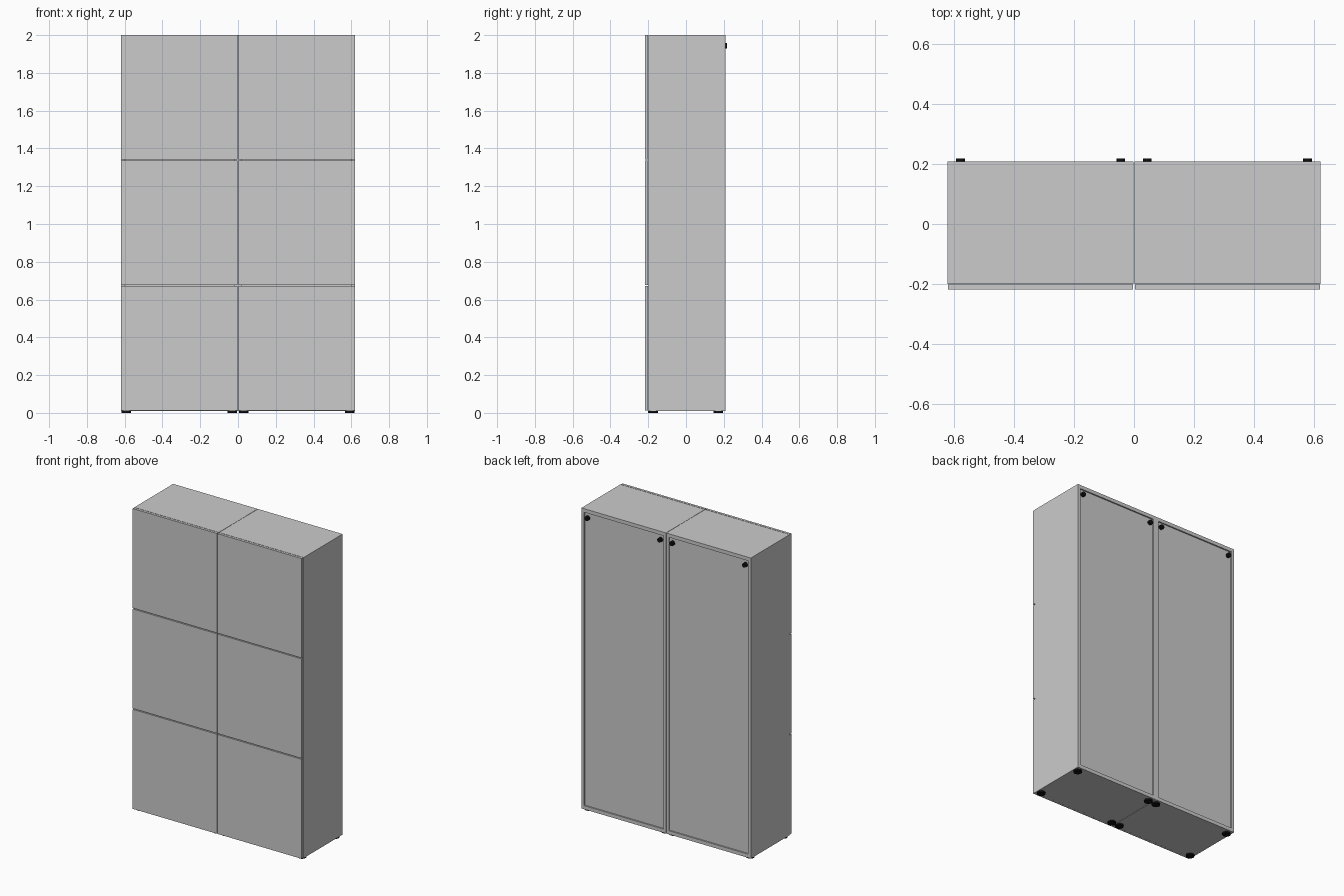
import bpy, bmesh, math
from mathutils import Matrix

if "Cube" in bpy.data.objects:
    bpy.data.objects.remove(bpy.data.objects["Cube"])


def material(name, rgb):
    m = bpy.data.materials.new(name)
    m.diffuse_color = (*rgb, 1)
    m.use_nodes = True
    m.node_tree.nodes["Principled BSDF"].inputs["Base Color"].default_value = m.diffuse_color
    return m


GREY = material("light_grey_panel", (0.6, 0.6, 0.6))
BLACK = material("black_plastic", (0.005, 0.005, 0.005))


def finish(name, bm, mat):
    me = bpy.data.meshes.new(name)
    bm.to_mesh(me)
    bm.free()
    me.materials.append(mat)
    ob = bpy.data.objects.new(name, me)
    bpy.context.collection.objects.link(ob)
    return ob


def box(name, x0, x1, y0, y1, z0, z1, mat=GREY):
    bm = bmesh.new()
    bmesh.ops.create_cube(bm, size=1)
    for v in bm.verts:
        v.co = (x1 if v.co.x > 0 else x0,
                y1 if v.co.y > 0 else y0,
                z1 if v.co.z > 0 else z0)
    return finish(name, bm, mat)


def disc(name, centre, r, depth, axis="Z"):
    bm = bmesh.new()
    rot = Matrix.Rotation(math.pi / 2, 4, "X") if axis == "Y" else Matrix()
    bmesh.ops.create_cone(bm, cap_ends=True, segments=24, radius1=r, radius2=r,
                          depth=depth, matrix=Matrix.Translation(centre) @ rot)
    ob = finish(name, bm, BLACK)
    bpy.context.view_layer.objects.active = ob
    ob.select_set(True)
    bpy.ops.object.shade_smooth_by_angle(angle=math.radians(40))
    ob.select_set(False)
    return ob


FRONT, BACK = -0.199, 0.208      # carcass depth
BOTTOM, TOP = 0.010, 2.0
T, SIDE = 0.024, 0.019           # panel thicknesses

for side, ox in (("left", -0.6205), ("right", 0.001)):
    x0, x1 = ox, ox + 0.6195
    # carcass
    box(side + "_top_panel", x0, x1, FRONT, BACK, TOP - T, TOP)
    box(side + "_bottom_panel", x0, x1, FRONT, BACK, BOTTOM, BOTTOM + T)
    box(side + "_outer_side_a", x0, x0 + SIDE, FRONT, BACK, BOTTOM + T, TOP - T)
    box(side + "_outer_side_b", x1 - SIDE, x1, FRONT, BACK, BOTTOM + T, TOP - T)
    box(side + "_back_panel", x0 + SIDE, x1 - SIDE, BACK - 0.015, BACK - 0.009,
        BOTTOM + T, TOP - T)
    # three stacked doors
    pitch = (TOP - 0.012 + 0.006) / 3
    for i in range(3):
        z = 0.012 + i * pitch
        box(f"{side}_door_{i + 1}", x0 + 0.002, x1 - 0.002, -0.218, -0.202,
            z, z + pitch - 0.006)
    # feet and rear wall fixings
    for x, tag in ((x0 + 0.029, "a"), (x1 - 0.029, "b")):
        for y, end in ((-0.174, "front"), (0.171, "back")):
            disc(f"{side}_{end}_foot_{tag}", (x, y, 0.005), 0.026, 0.010)
    for x, tag in ((x0 + 0.043, "a"), (x1 - 0.043, "b")):
        disc(f"{side}_wall_fixing_{tag}", (x, 0.2085, 1.943), 0.0145, 0.019, "Y")
